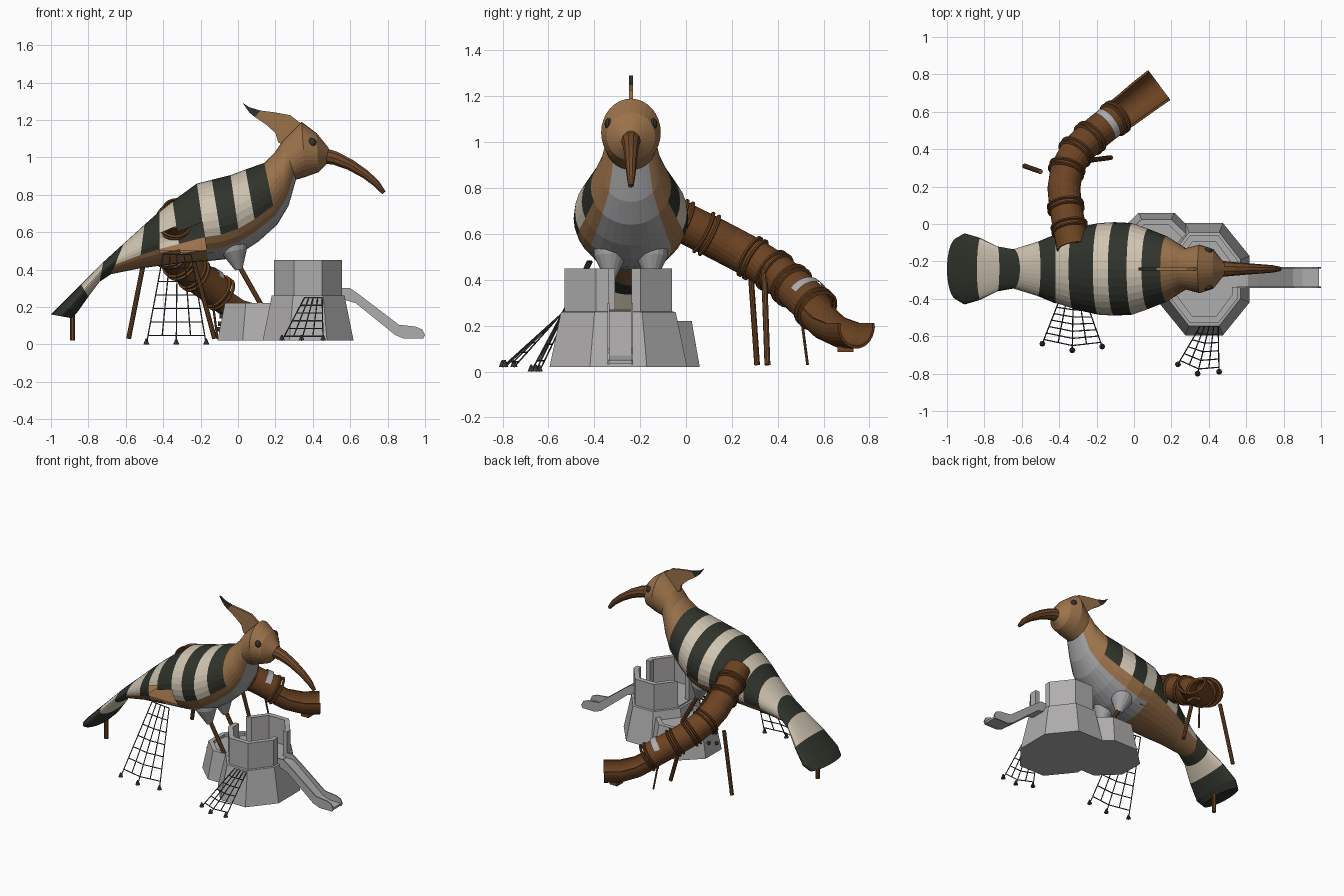
import bpy, bmesh, math
from mathutils import Vector

if "Cube" in bpy.data.objects:
    bpy.data.objects.remove(bpy.data.objects["Cube"])

def material(name, c):
    m = bpy.data.materials.new(name)
    m.diffuse_color = (*c, 1)
    m.use_nodes = True
    m.node_tree.nodes["Principled BSDF"].inputs["Base Color"].default_value = m.diffuse_color
    return m

TAN = material("tan", (.33, .17, .07))
DARK = material("dark green black", (.03, .034, .025))
CREAM = material("cream", (.62, .55, .44))
BELLY = material("belly grey", (.36, .36, .37))
BROWN = material("tube brown", (.15, .056, .016))
WOOD = material("pole brown", (.17, .07, .025))
STONE = material("stone grey", (.43, .42, .42))
ROPE = material("rope charcoal", (.06, .06, .06))
YC = -.24

def finish(name, bm, mats, normals=True):
    if normals:
        bmesh.ops.recalc_face_normals(bm, faces=bm.faces)
    me = bpy.data.meshes.new(name)
    bm.to_mesh(me)
    bm.free()
    for m in mats:
        me.materials.append(m)
    ob = bpy.data.objects.new(name, me)
    bpy.context.collection.objects.link(ob)
    return ob

def bridge(bm, rings, closed=True, cap0=True, cap1=True):
    n = len(rings[0])
    for a, b in zip(rings, rings[1:]):
        for i in range(n if closed else n - 1):
            j = (i + 1) % n
            bm.faces.new((a[i], a[j], b[j], b[i]))
    if closed and cap0:
        bm.faces.new(rings[0])
    if closed and cap1:
        bm.faces.new(rings[-1])

def sweep(name, paths, radii, mat, n=8, arc=None, cap=True):
    """Round section swept along each path; arc gives an open trough."""
    bm = bmesh.new()
    for path in paths:
        P = [Vector(p) for p in path]
        rings = []
        for k, p in enumerate(P):
            t = (P[min(k + 1, len(P) - 1)] - P[max(k - 1, 0)]).normalized()
            side = t.cross(Vector((0, 0, 1)))
            side = side.normalized() if side.length > .01 else Vector((1, 0, 0))
            up = side.cross(t)
            r = radii[k] if isinstance(radii, (list, tuple)) else radii
            a0, a1 = arc or (0, 2 * math.pi)
            cnt = n + 1 if arc else n
            rings.append([bm.verts.new(p + r * (math.cos(a) * side + math.sin(a) * up))
                          for a in (a0 + (a1 - a0) * i / n for i in range(cnt))])
        bridge(bm, rings, not arc, cap, cap)
    return finish(name, bm, [mat])

def box(name, c, s, mat):
    bm = bmesh.new()
    bmesh.ops.create_cube(bm, size=1)
    for v in bm.verts:
        v.co = Vector(c) + Vector(a * b for a, b in zip(v.co, s))
    return finish(name, bm, [mat])

def plate(name, pts, y, th, mat):
    """Side profile in x and z, extruded along y."""
    bm = bmesh.new()
    rings = [[bm.verts.new((x, yy, z)) for x, z in pts] for yy in (y - th / 2, y + th / 2)]
    bridge(bm, rings)
    return finish(name, bm, [mat])

# Bird body: top point, bottom point, half width, colour of the next band
T, K, C, G = 0, 1, 2, 3
sections = [
    (-1.0, .16, -.89, .14, .165, K), (-.95, .21, -.86, .17, .19, K),
    (-.84, .32, -.80, .255, .165, C), (-.72, .44, -.74, .335, .12, K),
    (-.61, .54, -.68, .375, .105, C), (-.50, .64, -.53, .405, .145, K),
    (-.42, .71, -.42, .42, .185, C), (-.35, .765, -.30, .435, .215, K),
    (-.22, .86, -.16, .445, .245, C), (-.14, .88, -.07, .455, .25, K),
    (-.04, .905, .02, .49, .245, C), (.04, .935, .11, .55, .215, K),
    (.14, .97, .21, .64, .175, T), (.20, 1.03, .27, .74, .135, T),
    (.24, 1.09, .31, .88, .11, T), (.34, 1.19, .36, .895, .13, T),
    (.42, 1.13, .43, .92, .105, T), (.485, 1.05, .475, .965, .035, T)]
N = 32
bm = bmesh.new()
rings = []
for tx, tz, bx, bz, hw, _ in sections:
    rings.append([])
    for i in range(N):
        a = 2 * math.pi * i / N
        u = (1 + math.cos(a)) / 2
        rings[-1].append(bm.verts.new((bx + (tx - bx) * u, YC + hw * math.sin(a), bz + (tz - bz) * u)))
bridge(bm, rings)
bm.faces.ensure_lookup_table()
hole = []
for s in range(len(sections) - 1):
    for i in range(N):
        f = bm.faces[s * N + i]
        low = abs(1 - abs(1 - 2 * (i + .5) / N))     # 0 on the back, 1 on the belly
        col = sections[s][5]
        if s >= 4 and low > .64:
            col = G if 8 <= s <= 13 and low > .72 else T
        f.material_index = col
        c = f.calc_center_median()
        if -.43 < c.x < -.24 and .49 < c.z < .61 and c.y < -.3:
            hole.append(f)
bm.faces[(len(sections) - 1) * N].material_index = K
bmesh.ops.recalc_face_normals(bm, faces=bm.faces)
bmesh.ops.delete(bm, geom=hole, context='FACES')
finish("bird_body", bm, [TAN, DARK, CREAM, BELLY], False)
box("body_floor", (-.3, YC, .495), (.34, .3, .012), TAN)

# Head: crest, beak, eyes
plate("crest", [(.09, 1.215), (.12, 1.25), (.2, 1.24), (.28, 1.225), (.35, 1.17), (.26, 1.06),
                (.215, 1.08), (.2, 1.13), (.15, 1.175)], YC, .016, TAN)
plate("crest_tip", [(.025, 1.292), (.06, 1.268), (.12, 1.25), (.09, 1.215), (.06, 1.24)], YC, .016, DARK)
sweep("beak", [[(.45, YC, 1.01), (.52, YC, .995), (.6, YC, .96), (.68, YC, .91), (.74, YC, .86), (.78, YC, .81)]],
      [.045, .038, .031, .025, .02, .012], WOOD, 10)
for s in (-1, 1):
    bm = bmesh.new()
    bmesh.ops.create_uvsphere(bm, u_segments=12, v_segments=8, radius=.024)
    for v in bm.verts:
        v.co = Vector((.395, YC + s * .098, 1.08)) + Vector((v.co.x, v.co.y * .7, v.co.z))
    finish("eye", bm, [DARK])
    # Thigh cones and leg poles
    y = YC + s * .09
    sweep("thigh", [[(-.03, y, .56), (-.02, y, .5), (.0, y, .42), (.005, y, .4)]], [.075, .07, .03, .02], BELLY, 16)
    sweep("leg_pole", [[(.0, y, .43), (.13, y, .2)]], .014, WOOD, 10)

# Support poles
sweep("tail_pole", [[(-.885, YC, .02), (-.885, YC, .17)]], .014, WOOD, 10)
sweep("tube_poles", [[(-.50, .28, .46), (-.585, .31, .03)], [(-.24, .34, .45), (-.125, .355, .03)]], .013, WOOD, 10)
sweep("thin_pole", [[(-.14, .50, .26), (-.11, .53, .03)]], .006, WOOD, 8)

# Tube slide with collars
path = [(-.325, -.13, .70), (-.345, -.02, .655), (-.365, .09, .60), (-.375, .19, .548), (-.36, .29, .495),
        (-.31, .385, .435), (-.235, .46, .375), (-.16, .52, .32), (-.10, .565, .275)]
tube = sweep("tube_slide", [path], .088, BROWN, 24, None, False)
mod = tube.modifiers.new("wall", 'SOLIDIFY')
mod.thickness = .008
P = [Vector(p) for p in path]
for k in (1, 2, 4, 5, 6, 8):
    t = (P[min(k + 1, 8)] - P[k - 1]).normalized()
    for d in (-.014, .014):
        m = P[k] + t * d
        sweep("tube_collar", [[m - t * .009, m - t * .004, m + t * .004, m + t * .009]],
              [.087, .1, .1, .087], BROWN, 24, None, False)
sweep("tube_window", [[P[7] - Vector((.01, .008, -.006)), P[7] + Vector((.02, .015, -.013))]], .097, STONE, 16,
      (.15 * math.pi, .85 * math.pi))

# Open trough at the exit
trough = sweep("exit_trough", [[(-.10, .565, .275), (-.03, .617, .225), (.05, .68, .2), (.135, .743, .2)]],
               [.09, .092, .097, .1], BROWN, 16, (.96 * math.pi, 2.04 * math.pi))
trough.modifiers.new("wall", 'SOLIDIFY').thickness = .012
box("trough_foot", (.07, .695, .1), (.06, .07, .03), BROWN)

# Stone towers: eight-sided rings of height, half width and half depth
def tower(name, cx, cy, levels):
    bm = bmesh.new()
    rings = []
    for z, rx, ry in levels:
        q = 1 / math.cos(math.pi / 8)
        rings.append([bm.verts.new((cx + rx * q * math.cos(a), cy + ry * q * math.sin(a), z))
                      for a in (math.pi / 8 + i * math.pi / 4 for i in range(8))])
    bridge(bm, rings)
    return finish(name, bm, [STONE])

main = tower("main_tower", .375, -.295, [(.02, .243, .3), (.26, .195, .25), (.262, .182, .235), (.45, .182, .235),
                                         (.45, .15, .2), (.27, .15, .2)])
tower("low_tower", .12, -.16, [(.02, .23, .22), (.22, .19, .185), (.22, .16, .155), (.2, .16, .155)])
for name, c, s in (("slide_gap", (.56, -.288, .4), (.14, .1, .26)), ("step_gap", (.19, -.25, .4), (.14, .12, .26))):
    cut = box(name + "_cutter", c, s, STONE)
    cut.hide_render = True
    cut.hide_set(True)
    m = main.modifiers.new(name, 'BOOLEAN')
    m.object = cut
    m.solver = 'EXACT'

# Climbing grips on the low tower
for y, z in ((-.2, .08), (-.12, .11), (-.21, .15), (-.13, .18)):
    x = -.11 + .2 * (z - .02)
    sweep("grip", [[(x - .014, y, z), (x + .01, y, z)]], .012, ROPE, 8)

# Straight slide
for y in (-.338, -.235):
    plate("slide_side", [(.55, .3), (.6, .3), (.65, .265), (.86, .105), (.95, .095), (.985, .08), (1, .05), (.99, .03),
                         (.89, .03), (.84, .05), (.63, .22), (.55, .245)], y, .008, STONE)
plate("slide_bed", [(.53, .268), (.61, .262), (.66, .225), (.85, .07), (.9, .052), (.99, .05),
                    (.99, .035), (.89, .035), (.84, .05), (.63, .22), (.53, .25)], -.2865, .1, STONE)

# Climbing nets: top corners, then ground anchors
def net(name, top_a, top_b, anchors, cols, rows):
    A, B = Vector(top_a), Vector(top_b)
    F = [Vector(p) for p in anchors]
    def ground(u):
        w = u * (len(F) - 1)
        k = min(int(w), len(F) - 2)
        return F[k].lerp(F[k + 1], w - k)
    def pt(u, v):
        return A.lerp(B, u).lerp(ground(u), v)
    us = [i / (cols - 1) for i in range(cols)]
    lines = [[pt(u, 0), pt(u, 1 if i % 2 == 0 else .9)] for i, u in enumerate(us)]
    for r in range(rows):
        v = .9 * r / (rows - 1)
        lines += [[pt(a, v), pt(b, v)] for a, b in zip(us, us[1:])]
    sweep(name, lines, .0035, ROPE, 5)
    sweep(name + "_anchors", [[p, p + Vector((0, 0, .03))] for p in F], [.016, .004], ROPE, 8)

net("body_net", (-.40, -.41, .48), (-.25, -.43, .48),
    [(-.49, -.64, 0), (-.33, -.675, 0), (-.17, -.655, 0)], 5, 7)
net("tower_net", (.355, -.545, .25), (.45, -.545, .25),
    [(.235, -.75, .02), (.34, -.8, .02), (.455, -.79, .02)], 5, 6)
